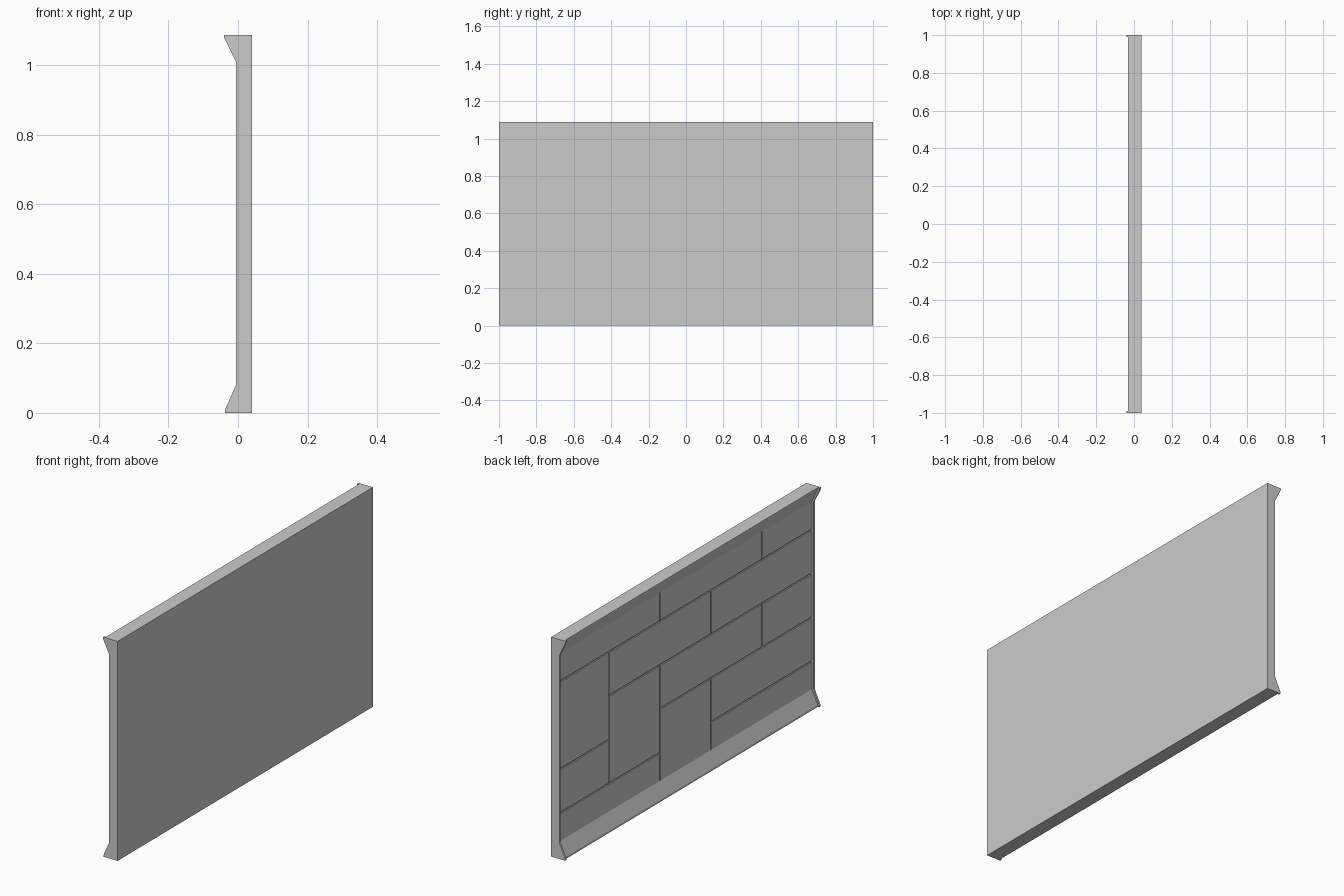
import bpy, bmesh

if "Cube" in bpy.data.objects:
    bpy.data.objects.remove(bpy.data.objects["Cube"])

H = 1.088          # panel height
CAP = 0.01         # thickness of the end caps
GAP = 0.004        # half width of the joints


def mesh_object(name, bm):
    bmesh.ops.recalc_face_normals(bm, faces=bm.faces)
    me = bpy.data.meshes.new(name)
    bm.to_mesh(me)
    bm.free()
    ob = bpy.data.objects.new(name, me)
    bpy.context.collection.objects.link(ob)
    return ob


def extrude_profile(name, profile, y0, y1):
    """Extrude an (x, z) outline along y."""
    bm = bmesh.new()
    face = bm.faces.new([bm.verts.new((x, y0, z)) for x, z in profile])
    ext = bmesh.ops.extrude_face_region(bm, geom=[face])
    verts = [g for g in ext["geom"] if isinstance(g, bmesh.types.BMVert)]
    bmesh.ops.translate(bm, verts=verts, vec=(0, y1 - y0, 0))
    return mesh_object(name, bm)


# End caps: full outline with flared cornice and base
cap = [(0.04, 0), (-0.037, 0), (-0.037, 0.01), (-0.006, 0.08),
       (-0.006, 1.01), (-0.04, 1.08), (-0.04, H), (0.04, H)]
extrude_profile("end_cap_left", cap, 1 - CAP, 1)
extrude_profile("end_cap_right", cap, -1, -1 + CAP)

# Wall core: same outline set back, with the joint bed behind the slabs
core = [(0.04, 0), (-0.029, 0), (-0.029, 0.01), (0.003, 0.08), (0.009, 0.08),
        (0.009, 1.01), (0.003, 1.01), (-0.031, 1.08), (-0.031, H), (0.04, H)]
extrude_profile("wall_core", core, -1 + CAP, 1 - CAP)

# Facing slabs on a 5 x 5 grid: (column, row, column end, row end)
slabs = [(0, 0, 2, 1), (0, 1, 1, 2), (0, 2, 1, 4), (0, 4, 2, 5), (1, 1, 2, 3),
         (1, 3, 3, 4), (2, 0, 3, 2), (2, 2, 4, 3), (2, 4, 4, 5), (3, 0, 5, 1),
         (3, 1, 5, 2), (4, 2, 5, 3), (3, 3, 5, 4), (4, 4, 5, 5)]
for i, (c0, r0, c1, r1) in enumerate(slabs):
    ya = 1 - CAP if c0 == 0 else 1 - 0.4 * c0 - GAP
    yb = -1 + CAP if c1 == 5 else 1 - 0.4 * c1 + GAP
    za = 0.08 if r0 == 0 else r0 * H / 5 + GAP
    zb = 1.01 if r1 == 5 else r1 * H / 5 - GAP
    outline = [(0.003, za), (0.003, zb), (0.012, zb), (0.012, za)]
    extrude_profile(f"facing_slab_{i + 1:02d}", outline, yb, ya)
